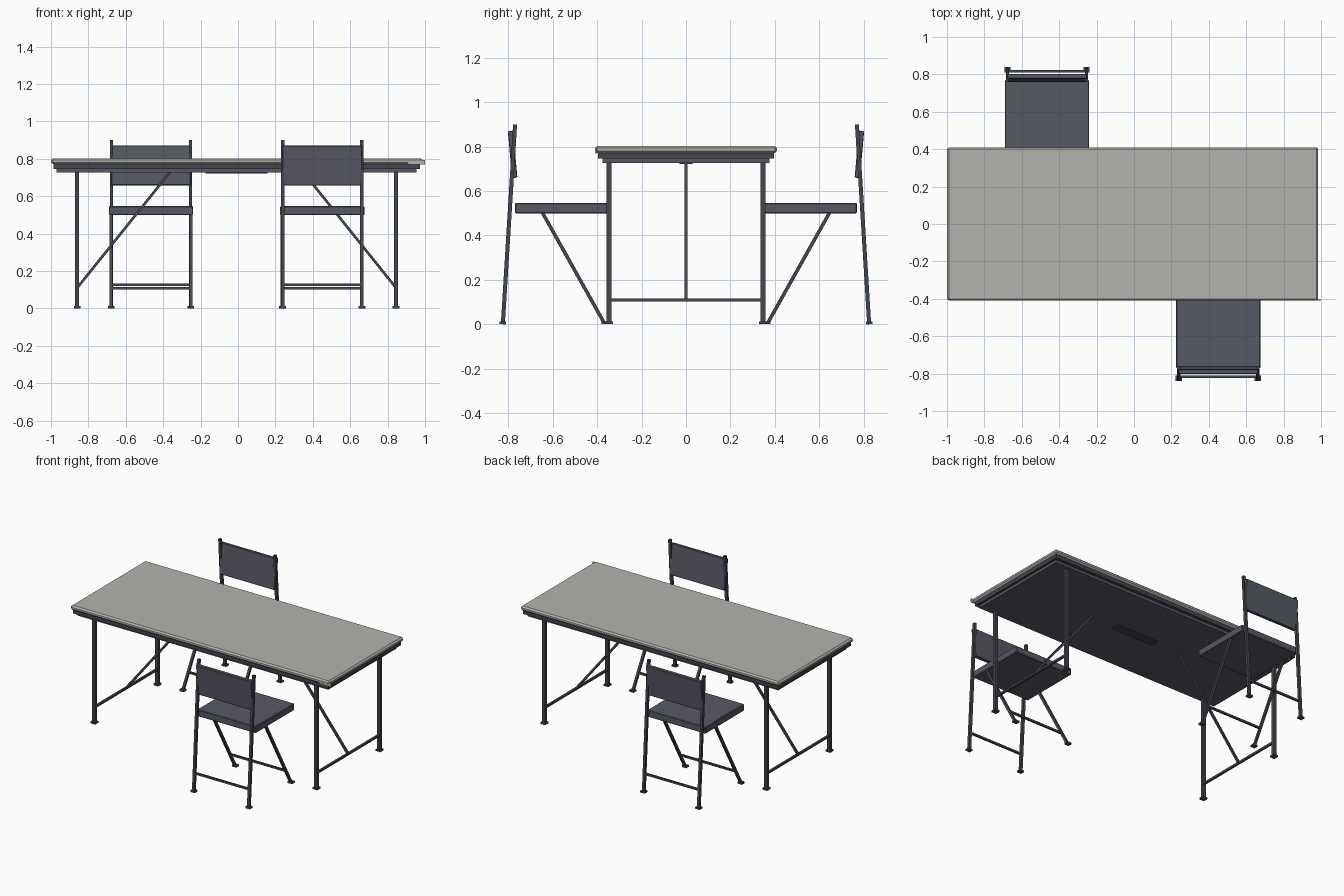
import bpy
import bmesh
from math import pi
from mathutils import Matrix, Vector

cube = bpy.data.objects.get("Cube")
if cube:
    bpy.data.objects.remove(cube)


def material(name, rgb):
    m = bpy.data.materials.new(name)
    m.use_nodes = True
    color = (*rgb, 1)
    m.diffuse_color = color
    m.node_tree.nodes["Principled BSDF"].inputs["Base Color"].default_value = color
    return m


STONE = material("pale grey", (0.45, 0.45, 0.43))
SLATE = material("slate blue grey", (0.095, 0.1, 0.13))
METAL = material("dark metal", (0.06, 0.063, 0.075))
CX = -0.0075  # middle of the table along x


def add_object(name, bm, mat, matrix):
    bmesh.ops.recalc_face_normals(bm, faces=bm.faces)
    bm.transform(matrix)
    mesh = bpy.data.meshes.new(name)
    bm.to_mesh(mesh)
    bm.free()
    mesh.materials.append(mat)
    obj = bpy.data.objects.new(name, mesh)
    bpy.context.collection.objects.link(obj)
    return obj


def box(name, center, size, mat, place, bevel=0, tilt=0):
    bm = bmesh.new()
    bmesh.ops.create_cube(bm, size=1)
    bm.transform(Matrix.Translation(center) @ Matrix.Rotation(tilt, 4, "X")
                 @ Matrix.Diagonal((*size, 1)))
    if bevel:
        bmesh.ops.bevel(bm, geom=bm.edges[:], offset=bevel, segments=1, affect="EDGES")
    return add_object(name, bm, mat, place)


def bar(name, start, end, width, mat, place):
    """Square bar between two points."""
    a, b = Vector(start), Vector(end)
    d = b - a
    bm = bmesh.new()
    bmesh.ops.create_cube(bm, size=1)
    side = Vector((1, 0, 0)) if abs(d.x) < d.length * 0.9 else Vector((0, 1, 0))
    z = d.normalized()
    y = z.cross(side).normalized()
    x = y.cross(z)
    rot = Matrix((x, y, z)).transposed().to_4x4()
    bm.transform(Matrix.Translation((a + b) / 2) @ rot
                 @ Matrix.Diagonal((width, width, d.length, 1)))
    return add_object(name, bm, mat, place)


# Table top: pale slab over two stepped dark trays
table = Matrix.Translation((CX, 0, 0))
box("table_top", (0, 0, 0.787), (1.985, 0.82, 0.032), STONE, table, bevel=0.01)
box("table_under_tray", (0, 0, 0.759), (1.96, 0.795, 0.026), METAL, table)
box("table_apron", (0, 0, 0.737), (1.925, 0.75, 0.02), SLATE, table)
box("underside_plate", (0, 0, 0.725), (0.33, 0.06, 0.008), METAL, table)
box("edge_tab", (0.9625, -0.406, 0.782), (0.09, 0.006, 0.025), STONE, table)

# Table legs, cross bars and diagonal braces
for s, end in ((-1, "right"), (1, "left")):
    x = s * 0.8525
    for t, side in ((-1, "front"), (1, "back")):
        y = t * 0.346
        bar(f"table_leg_{side}_{end}", (x, y, 0), (x, y, 0.73), 0.022, METAL, table)
        box(f"table_foot_{side}_{end}", (x, y, 0.006), (0.036, 0.036, 0.012), METAL, table)
    bar(f"table_cross_bar_{end}", (x, -0.346, 0.11), (x, 0.346, 0.11), 0.014, METAL, table)
    bar(f"table_brace_{end}", (x, 0, 0.11), (s * 0.355, 0, 0.73), 0.014, METAL, table)


def chair(prefix, place):
    box(prefix + "_seat", (0, -0.558, 0.523), (0.45, 0.424, 0.047), SLATE, place, bevel=0.004)
    box(prefix + "_backrest", (0, -0.781, 0.765), (0.425, 0.024, 0.212), SLATE, place,
        bevel=0.003, tilt=0.09)
    for s, side in ((-1, "right"), (1, "left")):
        # Rear post rises behind the seat, front leg slopes under it
        x = s * 0.211
        bar(f"{prefix}_post_{side}", (x, -0.825, 0), (x, -0.77, 0.9), 0.018, METAL, place)
        box(f"{prefix}_post_foot_{side}", (x, -0.825, 0.006), (0.034, 0.03, 0.012),
            METAL, place)
        x = s * 0.214
        bar(f"{prefix}_leg_{side}", (x, -0.368, 0.005), (x, -0.647, 0.503), 0.016,
            METAL, place)
        box(f"{prefix}_leg_foot_{side}", (x, -0.365, 0.006), (0.034, 0.03, 0.012),
            METAL, place)
    bar(prefix + "_rear_rung", (-0.211, -0.817, 0.127), (0.211, -0.817, 0.127), 0.013,
        METAL, place)
    bar(prefix + "_front_rung", (-0.214, -0.425, 0.107), (0.214, -0.425, 0.107), 0.013,
        METAL, place)


# Two chairs facing each other across the table
offset = Matrix.Translation((0.4575, 0, 0))
chair("front_chair", table @ offset)
chair("back_chair", table @ Matrix.Rotation(pi, 4, "Z") @ offset)
